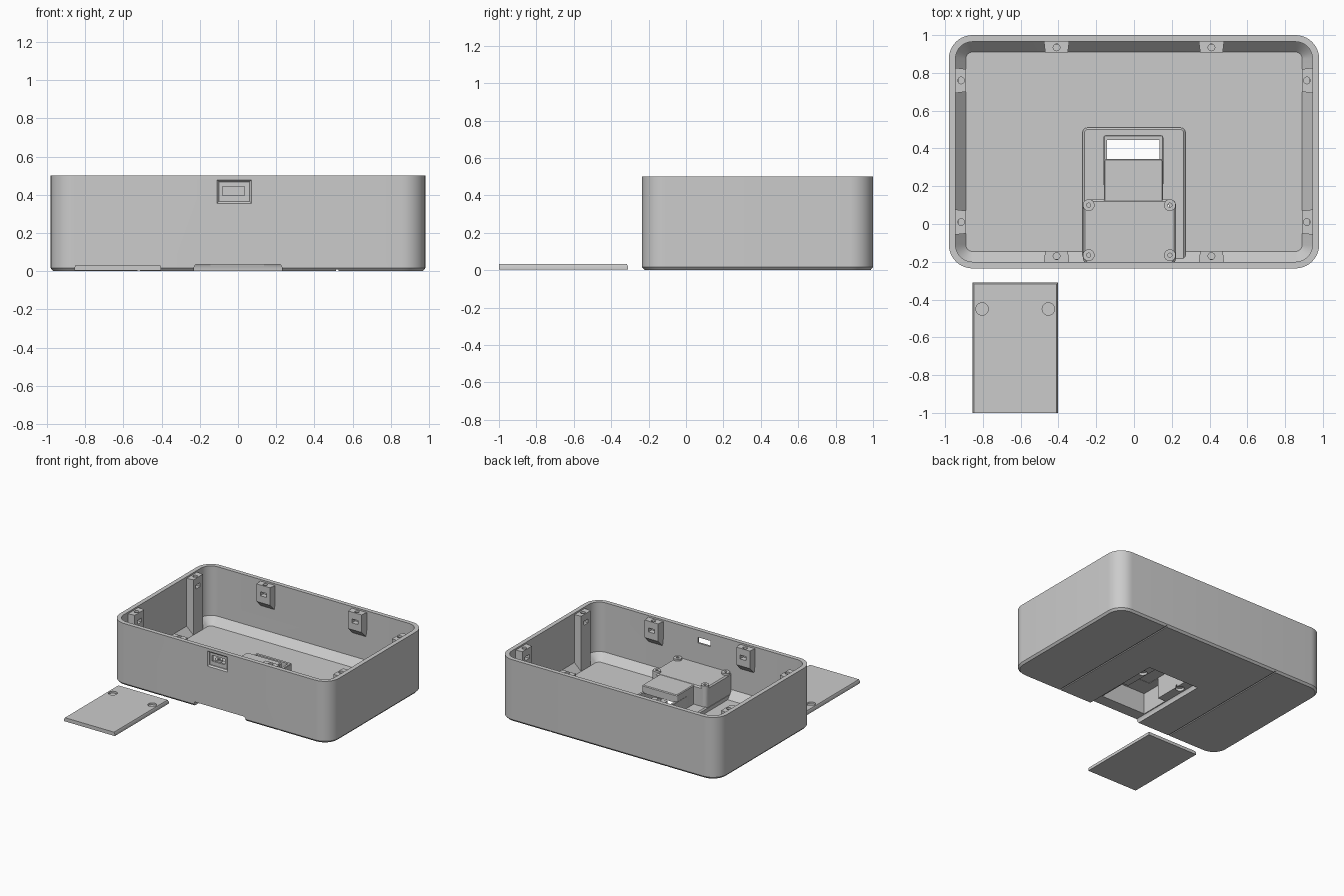
import bpy, bmesh, math
from mathutils import Vector

if "Cube" in bpy.data.objects:
    bpy.data.objects.remove(bpy.data.objects["Cube"])

grey = bpy.data.materials.new("plain grey")
grey.diffuse_color = (0.6, 0.6, 0.6, 1)
grey.use_nodes = True
grey.node_tree.nodes["Principled BSDF"].inputs["Base Color"].default_value = grey.diffuse_color


def finish(name, bm):
    bmesh.ops.recalc_face_normals(bm, faces=bm.faces)
    me = bpy.data.meshes.new(name)
    bm.to_mesh(me)
    bm.free()
    me.materials.append(grey)
    ob = bpy.data.objects.new(name, me)
    bpy.context.collection.objects.link(ob)
    return ob


def rounded(x0, x1, y0, y1, r, seg=10):
    """Rounded rectangle outline, counter-clockwise."""
    if r <= 0:
        return [(x0, y0), (x1, y0), (x1, y1), (x0, y1)]
    pts = []
    for cx, cy, a in ((x1 - r, y1 - r, 0), (x0 + r, y1 - r, 90),
                      (x0 + r, y0 + r, 180), (x1 - r, y0 + r, 270)):
        for i in range(seg + 1):
            t = math.radians(a + 90 * i / seg)
            pts.append((cx + r * math.cos(t), cy + r * math.sin(t)))
    return pts


def loft(name, rings):
    """Skin a list of (outline, z) rings and cap both ends."""
    bm = bmesh.new()
    loops = [[bm.verts.new((x, y, z)) for x, y in pts] for pts, z in rings]
    n = len(loops[0])
    for a, b in zip(loops, loops[1:]):
        for i in range(n):
            j = (i + 1) % n
            bm.faces.new((a[i], a[j], b[j], b[i]))
    bm.faces.new(loops[0])
    bm.faces.new(loops[-1])
    return finish(name, bm)


def block(name, x0, x1, y0, y1, z0, z1, r=0, soft=0):
    """Box with optional rounded corners and softened top edge."""
    rings = [(rounded(x0, x1, y0, y1, r, 5), z0)]
    if soft:
        rings.append((rounded(x0, x1, y0, y1, r, 5), z1 - soft))
        rings.append((rounded(x0 + soft, x1 - soft, y0 + soft, y1 - soft, r - soft, 5), z1))
    else:
        rings.append((rounded(x0, x1, y0, y1, r, 5), z1))
    return loft(name, rings)


def disc(name, x, y, r, z0, z1, n=24):
    pts = [(x + r * math.cos(2 * math.pi * i / n), y + r * math.sin(2 * math.pi * i / n)) for i in range(n)]
    return loft(name, [(pts, z0), (pts, z1)])


def combine(target, tools, op):
    """Apply boolean tools to the target one by one."""
    for tool in tools:
        mod = target.modifiers.new("b", 'BOOLEAN')
        mod.operation, mod.solver, mod.object = op, 'EXACT', tool
        bpy.context.view_layer.objects.active = target
        bpy.ops.object.modifier_apply(modifier=mod.name)
        bpy.data.objects.remove(tool)


def smooth(ob):
    bpy.ops.object.select_all(action='DESELECT')
    ob.select_set(True)
    bpy.context.view_layer.objects.active = ob
    bpy.ops.object.shade_smooth_by_angle(angle=math.radians(30))


# open tray with rounded corners and a sloped inner floor edge
def tray_ring(inset):
    return rounded(-0.98 + inset, 0.98 - inset, -0.235 + inset, 1.0 - inset, 0.125 - inset)


tray = loft("tray", [(tray_ring(i), z) for i, z in (
    (0.014, 0), (0, 0.016), (0, 0.5), (0.035, 0.5), (0.035, 0.1), (0.09, 0.04))])

# battery housing on the floor
adds = [
    block("housing_base", -0.272, 0.272, -0.21, 0.51, 0.02, 0.08, 0.025, 0.01),
    block("housing_box", -0.27, 0.222, -0.212, 0.13, 0.022, 0.235, 0.03, 0.01),
    block("housing_neck", -0.16, 0.153, 0.05, 0.345, 0.024, 0.233, 0.012, 0.006),
    block("cable_chute", -0.161, 0.155, 0.2, 0.47, 0.026, 0.18, 0.012, 0.004),
]
BOSSES = [(x, y) for x in (-0.24, 0.19) for y in (0.1, -0.165)]
adds += [disc("boss", x, y, 0.031, 0.05, 0.25) for x, y in BOSSES]
cuts = [disc("boss_hole", x, y, 0.011, 0.2, 0.3, 12) for x, y in BOSSES]


# screw mounts: direction, tangent position and wall distance
def mount(nx, ny, pos, wall, full):
    n, t = Vector((nx, ny)), Vector((-ny, nx))
    c = t * pos + n * wall

    def plan(depth, half=0.06):
        pts = [c + n * 0.012 - t * (half + 0.008), c + n * 0.012 + t * (half + 0.008),
               c - n * depth + t * half, c - n * depth - t * half]
        return [tuple(p) for p in pts]
    low = [(plan(0.056), 0.025)] if full else [(plan(0.0), 0.29), (plan(0.056), 0.345)]
    adds.append(loft("mount", low + [(plan(0.056), 0.487)]))
    h = c - n * 0.03
    cuts.append(disc("mount_hole", h.x, h.y, 0.018, 0.42, 0.55, 16))
    s = c - n * 0.045
    ex, ey = (0.03, 0.027) if nx else (0.027, 0.03)
    cuts.append(block("nut_slot", s.x - ex, s.x + ex, s.y - ey, s.y + ey, 0.4, 0.432))


for s in (-1, 1):
    for y in (0.76, 0.01):
        mount(s, 0, s * y, 0.945, True)
    mount(0, 1, s * 0.41, 0.965, False)
    mount(0, -1, s * 0.41, 0.2, False)
    # long shallow grooves and magnet pockets underneath
    cuts.append(block("groove", s * 0.52 - 0.006, s * 0.52 + 0.006, -0.4, 1.2, -0.1, 0.008))
    cuts.append(disc("magnet_pocket", s * 0.178, 0.31, 0.033, 0.0, 0.055))

# door recess, battery pocket and cable opening
cuts += [
    loft("door_recess", [(rounded(-0.23, 0.23, -0.4, 0.45, 0), -0.1),
                         (rounded(-0.23, 0.23, -0.4, 0.45, 0), 0.02),
                         (rounded(-0.222, 0.222, -0.4, 0.442, 0), 0.035)]),
    block("pocket", -0.215, 0.185, -0.14, 0.1, 0.01, 0.205),
    block("neck_pocket", -0.146, 0.139, 0.0, 0.33, 0.012, 0.207),
    block("cable_opening", -0.144, 0.137, 0.3, 0.448, 0.008, 0.17),
    block("chute_mouth", -0.142, 0.135, 0.345, 0.446, 0.1, 0.4),
]

# socket recess with sloped rim and a slot through the front wall
for name, x0, x1, z0, z1, g, y0, y1 in (
        ("socket_recess", -0.1, 0.06, 0.365, 0.468, 0.01, -0.2351, -0.216),
        ("socket_slot", -0.08, 0.033, 0.397, 0.443, 0, -0.25, -0.15)):
    bm = bmesh.new()
    rows = [[bm.verts.new((x, y, z)) for x, z in (
        (x0 - e, z0 - e), (x1 + e, z0 - e), (x1 + e, z1 + e), (x0 - e, z1 + e))]
        for y, e in ((y0 - 0.01, g), (y0, g), (y0 + 0.011, 0), (y1, 0))]
    for a, b in zip(rows, rows[1:]):
        for i in range(4):
            j = (i + 1) % 4
            bm.faces.new((a[i], a[j], b[j], b[i]))
    bm.faces.new(rows[0])
    bm.faces.new(rows[-1])
    cuts.append(finish(name, bm))

combine(tray, adds, 'UNION')
combine(tray, cuts, 'DIFFERENCE')
smooth(tray)

# loose battery door lying in front, with two magnet recesses
door = loft("battery_door", [(rounded(-0.855 + i, -0.402 - i, -1.0, -0.31 - i, 0), z)
                             for i, z in ((0, 0.003), (0, 0.02), (0.007, 0.033))])
combine(door, [disc("magnet", x, -0.45, 0.033, 0.018, 0.1) for x in (-0.804, -0.453)], 'DIFFERENCE')
smooth(door)
